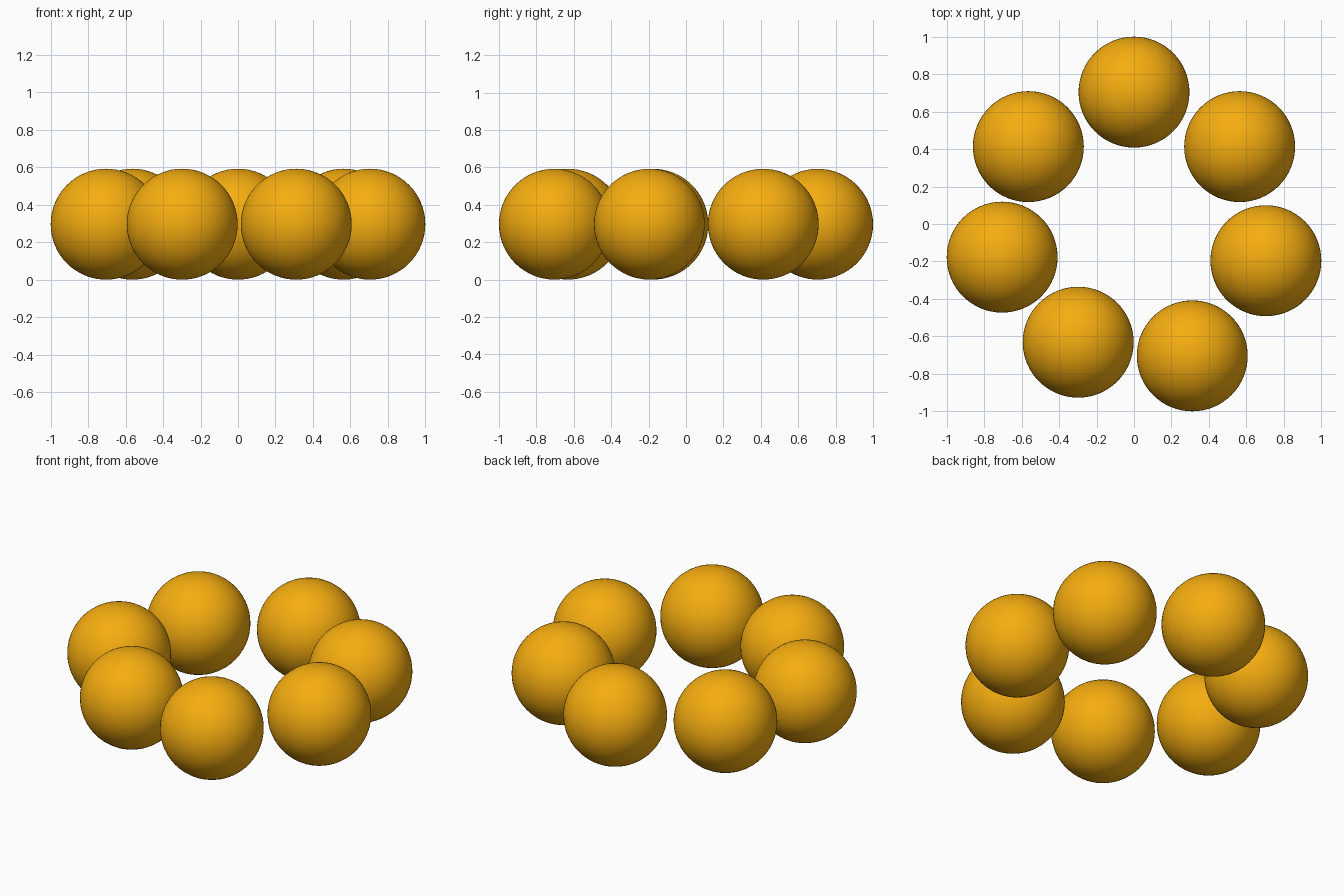
import bpy

if "Cube" in bpy.data.objects:
    bpy.data.objects.remove(bpy.data.objects["Cube"])

RADIUS = 0.296

# Golden material shared by all balls
gold = bpy.data.materials.new("gold")
gold.diffuse_color = (0.92, 0.42, 0.005, 1)
gold.use_nodes = True
gold.node_tree.nodes["Principled BSDF"].inputs["Base Color"].default_value = gold.diffuse_color

# Ball centres around an uneven ring
centres = [(0.0, 0.704), (-0.564, 0.413), (-0.704, -0.177), (-0.298, -0.631),
           (0.311, -0.704), (0.704, -0.196), (0.564, 0.413)]

# Balls resting on the ground
for i, (x, y) in enumerate(centres, 1):
    bpy.ops.mesh.primitive_uv_sphere_add(segments=64, ring_count=32, radius=RADIUS,
                                         location=(x, y, RADIUS))
    ball = bpy.context.object
    ball.name = f"ball_{i}"
    ball.data.materials.append(gold)
    bpy.ops.object.shade_smooth()
